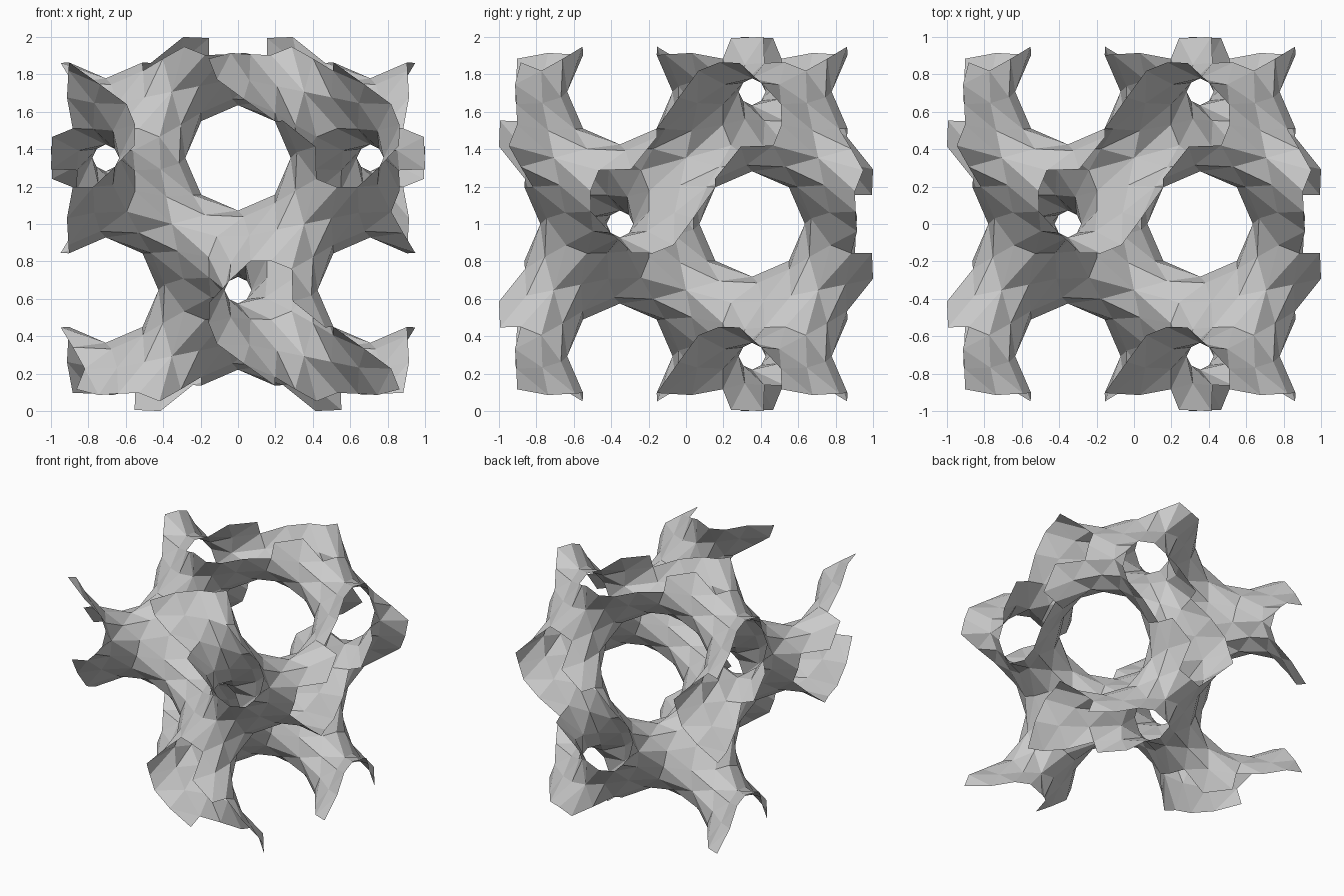
import bpy, bmesh, math
from itertools import product, combinations
from mathutils import Vector

cube = bpy.data.objects.get("Cube")
if cube:
    bpy.data.objects.remove(cube)

UNIT = 0.3535             # quarter of one repeat of the lattice
OFFSET = 0.105 / UNIT     # how far the sheet is pushed along its normals
LIMIT = 2.87              # half width of the block, in quarter repeats


def waves(p):
    """Sines and cosines of a point given in quarter repeats."""
    angles = [v * math.pi / 2 for v in p]
    return [math.sin(a) for a in angles], [math.cos(a) for a in angles]


def field(p):
    s, c = waves(p)
    return sum(s[i] * c[(i + 1) % 3] for i in range(3))


def gradient(p):
    s, c = waves(p)
    return Vector([c[i] * c[(i + 1) % 3] - s[i] * s[i - 1] for i in range(3)])


def swollen(p):
    """Settle a point on the sheet and push it towards the narrow channels.
    Gives nothing where the sheet would leave, or head out of, the block."""
    for _ in range(8):
        g = gradient(p)
        p = p - g * (field(p) / g.length_squared * 2 / math.pi)
    push = gradient(p).normalized() * -OFFSET
    inside = all(abs(v) < LIMIT for k in (1, 2) for v in p + push * k)
    return p + push if inside else None


def rim_points(centre):
    """Six saddle points around the centre of a hexagonal patch."""
    steps = [Vector(d) for d in product((-1, -0.5, 0, 0.5, 1), repeat=3)
             if sorted(abs(v) for v in d) == [0, 0.5, 1]]
    return [centre + d for d in steps if abs(field(centre + d)) < 1e-6]


def add_patch(bm, centre):
    """Six wedges around the centre, each split into four facets."""
    for a, b in combinations(rim_points(centre), 2):
        if (a - b).length_squared > 2:
            continue
        mid_a, mid_b, edge = (centre + a) / 2, (centre + b) / 2, (a + b) / 2
        for facet in ((centre, mid_a, mid_b), (mid_a, a, edge),
                      (mid_a, edge, mid_b), (mid_b, edge, b)):
            points = [swollen(p) for p in facet]
            if None not in points:
                bm.faces.new([bm.verts.new(p) for p in points])


# hexagonal patches on a body-centred grid
bm = bmesh.new()
for spot in product(range(-4, 5), repeat=3):
    if len({v % 2 for v in spot}) == 1:
        add_patch(bm, Vector(spot))
bmesh.ops.remove_doubles(bm, verts=bm.verts[:], dist=0.005)

# keep only the piece joined to the middle
start = min(bm.verts, key=lambda v: v.co.length)
joined, queue = {start}, [start]
while queue:
    v = queue.pop()
    for e in v.link_edges:
        w = e.other_vert(v)
        if w not in joined:
            joined.add(w)
            queue.append(w)
bmesh.ops.delete(bm, geom=[v for v in bm.verts if v not in joined], context='VERTS')
bmesh.ops.recalc_face_normals(bm, faces=bm.faces[:])

# real size, standing on the ground
for v in bm.verts:
    v.co = v.co * UNIT + Vector((0, 0, 1))

mesh = bpy.data.meshes.new("lattice_sheet")
bm.to_mesh(mesh)
bm.free()
sheet = bpy.data.objects.new("lattice_sheet", mesh)
bpy.context.collection.objects.link(sheet)

# plain grey finish
grey = bpy.data.materials.new("light_grey")
grey.use_nodes = True
colour = (0.6, 0.6, 0.6, 1)
grey.diffuse_color = colour
grey.node_tree.nodes["Principled BSDF"].inputs["Base Color"].default_value = colour
mesh.materials.append(grey)
